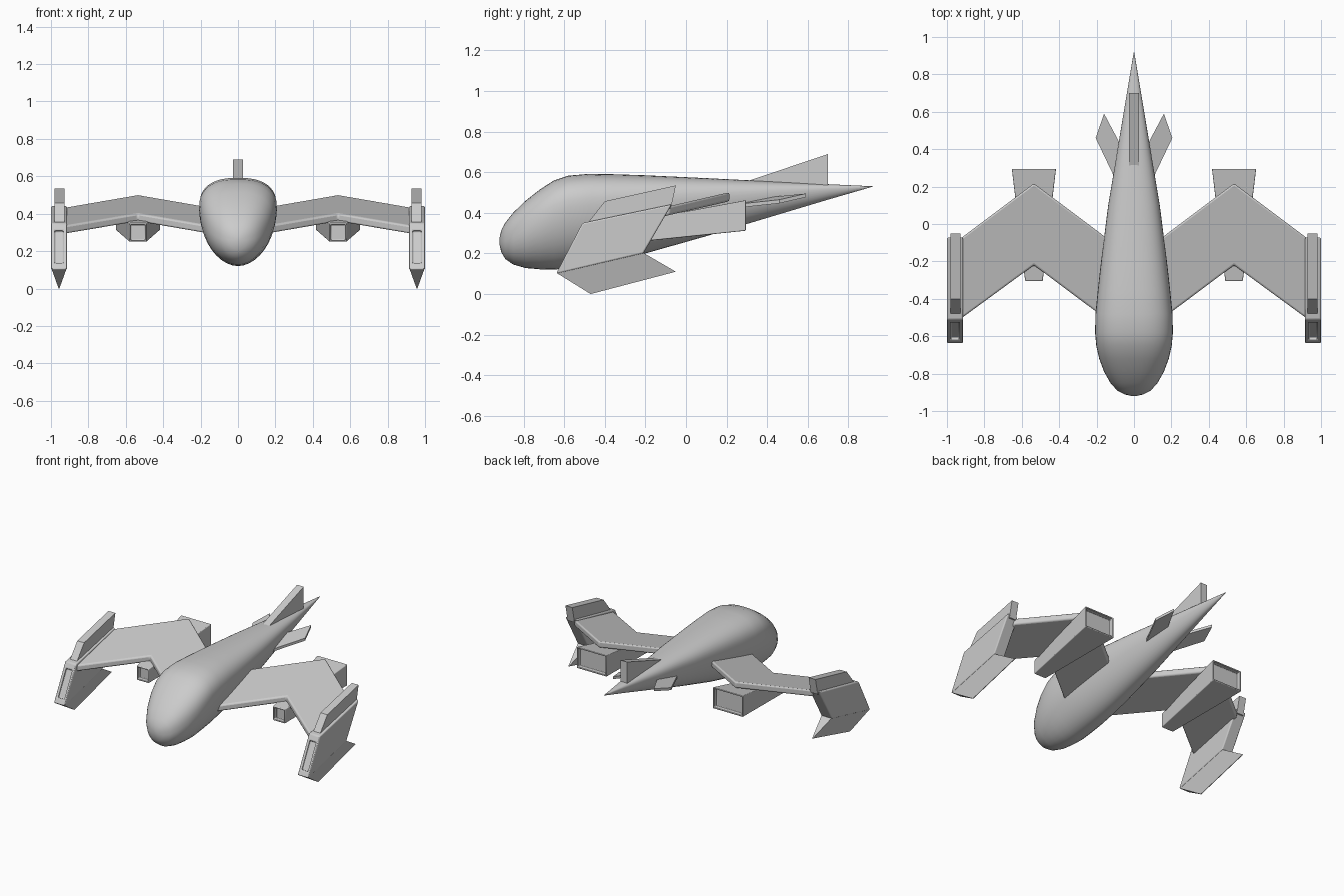
import bpy, bmesh, math
from mathutils import Vector

if "Cube" in bpy.data.objects:
    bpy.data.objects.remove(bpy.data.objects["Cube"])


def recess(bm, direction, inset, depth, stretch=1.0):
    """Sink a panel into the face that looks most along a direction."""
    d = Vector(direction).normalized()
    f = max(bm.faces, key=lambda f: f.normal.dot(d))
    n = f.normal.copy()
    bmesh.ops.inset_individual(bm, faces=[f], thickness=inset)
    c = f.calc_center_median()
    for v in f.verts:
        v.co.y = c.y + (v.co.y - c.y) * stretch
        v.co.z = c.z + (v.co.z - c.z) * stretch
    new = bmesh.ops.extrude_discrete_faces(bm, faces=[f])["faces"][0]
    bmesh.ops.translate(bm, vec=-n * depth, verts=new.verts)


def loft(name, rings, bevel=0, mirror=True, recesses=(), smooth=35):
    """Skin a list of rings, cap the ends, then bevel and mirror."""
    bm = bmesh.new()
    loops = [[bm.verts.new(p) for p in r] for r in rings]
    n = len(loops[0])
    for a, b in zip(loops, loops[1:]):
        for i in range(n):
            j = (i + 1) % n
            bm.faces.new((a[i], a[j], b[j], b[i]))
    bm.faces.new(loops[0][::-1])
    bm.faces.new(loops[-1])
    bmesh.ops.recalc_face_normals(bm, faces=bm.faces)
    for r in recesses:
        bm.normal_update()
        recess(bm, *r)
    me = bpy.data.meshes.new(name)
    bm.to_mesh(me)
    bm.free()
    ob = bpy.data.objects.new(name, me)
    bpy.context.collection.objects.link(ob)
    bpy.ops.object.select_all(action='DESELECT')
    bpy.context.view_layer.objects.active = ob
    ob.select_set(True)
    if bevel:
        m = ob.modifiers.new("bevel", 'BEVEL')
        m.width, m.segments, m.limit_method = bevel, 3, 'ANGLE'
    if mirror:
        ob.modifiers.new("mirror", 'MIRROR')
    bpy.ops.object.shade_smooth_by_angle(angle=math.radians(smooth))
    return ob


def side_plate(pts, x0, x1):
    return [[(x, y, z) for y, z in pts] for x in (x0, x1)]


# Fuselage: egg-shaped sections (y, half width, bottom, top, height of widest point)
stations = [
    (-.919, .015, .245, .275, .5), (-.911, .05, .208, .312, .5), (-.89, .09, .172, .352, .52),
    (-.85, .126, .145, .402, .54), (-.79, .16, .128, .46, .57), (-.72, .186, .122, .515, .61),
    (-.65, .202, .12, .56, .64), (-.58, .208, .128, .583, .66), (-.48, .206, .142, .592, .66),
    (-.35, .193, .165, .59, .66), (-.2, .176, .2, .585, .66), (.1, .138, .285, .571, .66),
    (.4, .088, .375, .556, .66), (.7, .038, .465, .541, .66), (.92, .001, .529, .531, .5)]


def egg(y, w, zb, zt, frac, n=40):
    zm = zb + (zt - zb) * frac
    ring = []
    for i in range(n):
        a = 2 * math.pi * i / n
        c, s = math.cos(a), math.sin(a)
        e = 2 / 2.5 if s > 0 else 2 / 1.9
        h = zt - zm if s > 0 else zm - zb
        ring.append((math.copysign(w * abs(c) ** e, c), y, zm + math.copysign(h * abs(s) ** e, s)))
    return ring


loft("fuselage", [egg(*s) for s in stations], mirror=False, smooth=50)

# Tail fin on the spine
loft("tail_fin", side_plate([(.30, .555), (.70, .69), (.70, .51), (.30, .50)], -.026, .026),
     mirror=False)

# Small tailplanes
tail = [(.03, .12), (.10, .24), (.205, .46), (.16, .59), (.075, .43), (.03, .35)]
loft("tailplane", [[(x, y, .495 + .18 * (y - .59) - .15 * (x - .16) - t) for x, y in tail]
                   for t in (.018, 0)])

# Main wings: flat swept plates, tilted up to the rear
wing = [(.04, -.59), (.535, -.22), (.935, -.513), (.935, -.083), (.535, .217), (.04, -.155)]
loft("wing", [[(x, y, .452 + .23 * y - t) for x, y in wing] for t in (.044, 0)], bevel=.01)

# Engines under the wings, with sunken intake and nozzle
def rect(y, w, z0, z1):
    return [(.535 - w, y, z0), (.535 + w, y, z0), (.535 + w, y, z1), (.535 - w, y, z1)]


loft("engine", [rect(-.305, .047, .25, .35), rect(.295, .118, .312, .462)], bevel=.01,
     recesses=[((0, -1, 0), .013, .03), ((0, 1, 0), .014, .03)])

# Wingtip pods with a slot in the front face
loft("wingtip_pod", side_plate([(-.64, .10), (-.51, .35), (-.07, .442), (-.21, .20)], .914, 1.0),
     bevel=.009, recesses=[((0, -.9, .45), .027, .015, .8)])

# Upper wingtip fins
loft("wingtip_upper_fin",
     side_plate([(-.50, .33), (-.40, .457), (-.05, .535), (-.075, .42)], .928, .982))

# Lower wingtip fins: wedges narrowing to a keel edge
loft("wingtip_lower_fin", [
    [(.918, -.636, .103), (.996, -.636, .103), (.996, -.21, .203), (.918, -.21, .203)],
    [(.955, -.47, 0), (.959, -.47, 0), (.959, -.05, .11), (.955, -.05, .11)]])
